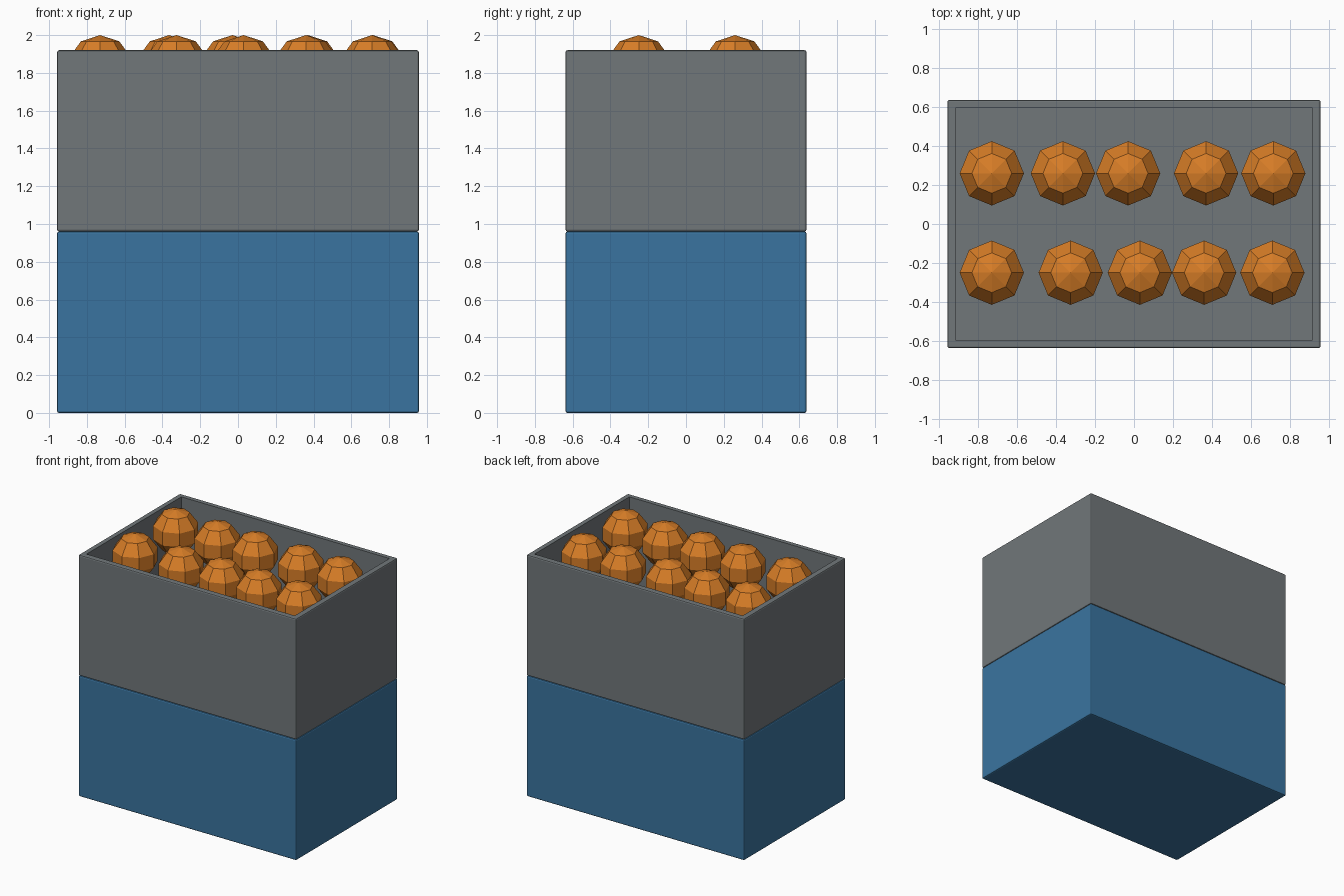
import bpy, bmesh, math
from mathutils import Matrix

cube = bpy.data.objects.get("Cube")
if cube:
    bpy.data.objects.remove(cube, do_unlink=True)


def material(name, rgb):
    m = bpy.data.materials.new(name)
    m.use_nodes = True
    m.diffuse_color = (*rgb, 1)
    m.node_tree.nodes["Principled BSDF"].inputs["Base Color"].default_value = (*rgb, 1)
    return m


grey = material("slate grey", (0.165, 0.185, 0.195))
blue = material("steel blue", (0.042, 0.175, 0.35))
orange = material("orange", (0.68, 0.205, 0.02))

LENGTH, WIDTH, HEIGHT, WALL = 1.915, 1.275, 0.96, 0.06


def add_object(name, bm, mat):
    mesh = bpy.data.meshes.new(name)
    bm.to_mesh(mesh)
    bm.free()
    mesh.materials.append(mat)
    obj = bpy.data.objects.new(name, mesh)
    bpy.context.collection.objects.link(obj)
    return obj


# Open crate: a block with its top inset and pushed down to the floor
def crate(name, base, mat):
    bm = bmesh.new()
    bmesh.ops.create_cube(bm, size=1)
    bmesh.ops.scale(bm, vec=(LENGTH, WIDTH, HEIGHT), verts=bm.verts)
    bmesh.ops.translate(bm, vec=(0, 0, base + HEIGHT / 2), verts=bm.verts)
    outer = list(bm.edges)
    top = max(bm.faces, key=lambda f: f.calc_center_median().z)
    bmesh.ops.inset_region(bm, faces=[top], thickness=WALL)
    cavity = bmesh.ops.extrude_face_region(bm, geom=[top])["geom"]
    floor = [v for v in cavity if isinstance(v, bmesh.types.BMVert)]
    bmesh.ops.translate(bm, vec=(0, 0, WALL - HEIGHT), verts=floor)
    if top.is_valid:
        bmesh.ops.delete(bm, geom=[top], context='FACES_ONLY')
    bmesh.ops.bevel(bm, geom=[e for e in outer if e.is_valid], offset=0.01,
                    segments=2, profile=0.5, affect='EDGES')
    bmesh.ops.recalc_face_normals(bm, faces=bm.faces)
    return add_object(name, bm, mat)


crate("lower_crate", 0, blue)
crate("upper_crate", HEIGHT, grey)

# Two rows of faceted round fruit, slightly uneven along each row
RADIUS = 0.1735
rows = {0.26: (-0.73, -0.365, -0.03, 0.37, 0.715),
        -0.25: (-0.73, -0.325, 0.03, 0.36, 0.71)}
for y, xs in rows.items():
    for i, x in enumerate(xs):
        bm = bmesh.new()
        bmesh.ops.create_uvsphere(bm, u_segments=8, v_segments=5, radius=RADIUS,
                                  matrix=Matrix.Translation((x, y, 2 - RADIUS)))
        add_object(f"{'back' if y > 0 else 'front'}_fruit_{i + 1}", bm, orange)
